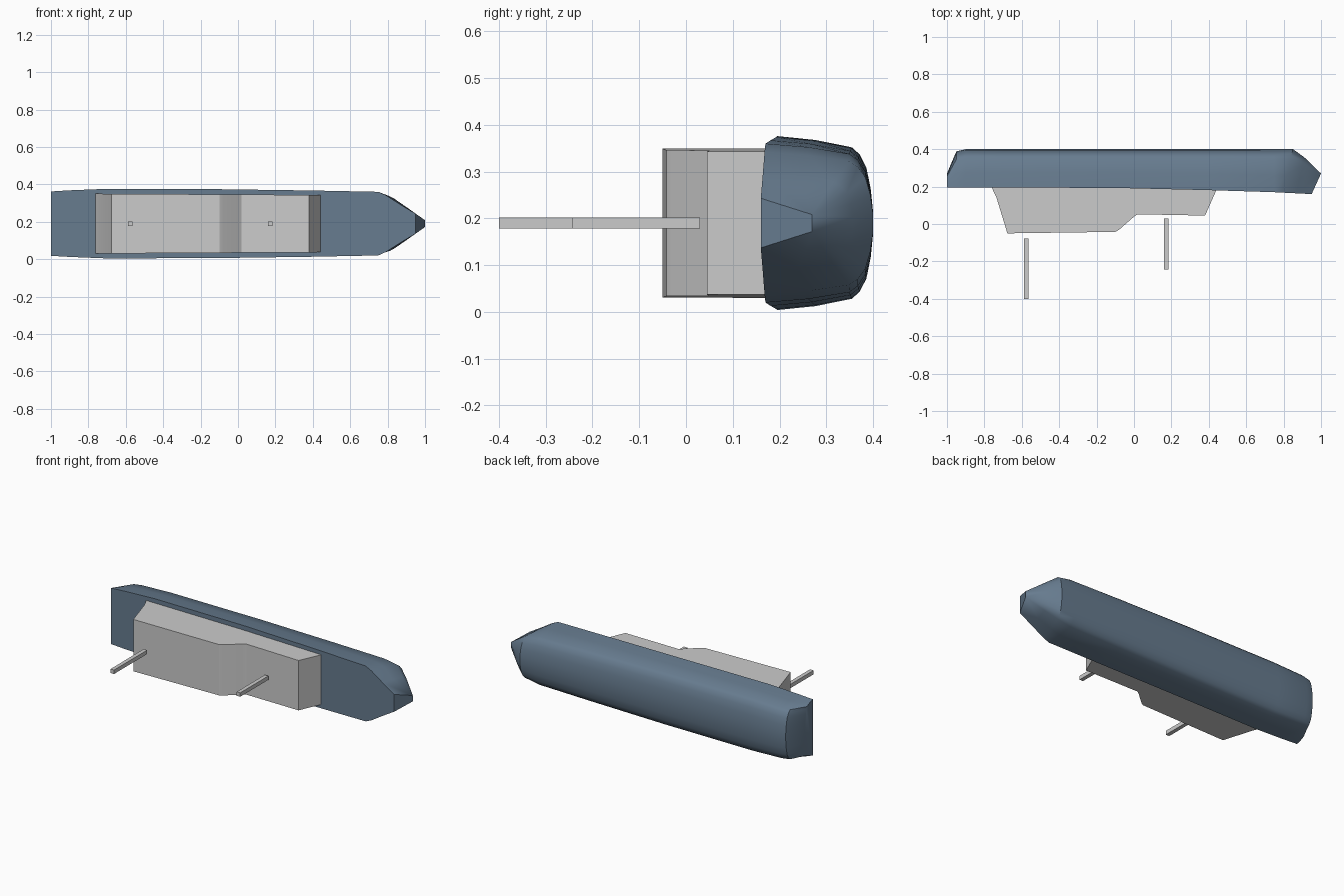
import bpy, bmesh

if "Cube" in bpy.data.objects:
    bpy.data.objects.remove(bpy.data.objects["Cube"])

CZ = 0.19  # centreline height: the ship lies on its side, keel towards +y


def finish(name, bm, angle=None):
    bmesh.ops.remove_doubles(bm, verts=bm.verts, dist=1e-5)
    bmesh.ops.recalc_face_normals(bm, faces=bm.faces)
    me = bpy.data.meshes.new(name)
    bm.to_mesh(me)
    bm.free()
    ob = bpy.data.objects.new(name, me)
    bpy.context.collection.objects.link(ob)
    if angle:
        bpy.ops.object.select_all(action='DESELECT')
        ob.select_set(True)
        bpy.context.view_layer.objects.active = ob
        bpy.ops.object.shade_smooth_by_angle(angle=angle)
    return ob


def loft(name, rings, angle=None):
    bm = bmesh.new()
    loops = [[bm.verts.new(p) for p in r] for r in rings]
    n = len(rings[0])
    for a, b in zip(loops, loops[1:]):
        for i in range(n):
            j = (i + 1) % n
            bm.faces.new((a[i], a[j], b[j], b[i]))
    bm.faces.new(loops[0])
    bm.faces.new(loops[-1])
    return finish(name, bm, angle)


# hull half section: (depth fraction deck to keel, half width fraction)
SECTION = [(0, 1), (0.4, 0.955), (0.78, 0.87), (0.86, 0.79), (0.93, 0.64),
           (0.975, 0.4), (1, 0.13)]


def hull_ring(xdeck, xkeel, ydeck, ykeel, half, keel_half=None):
    pts = []
    for t, w in SECTION:
        if keel_half is None:
            h = half * w
        else:
            t = min(t * 2.5, 1)
            h = half + (keel_half - half) * t
        pts.append((xdeck + (xkeel - xdeck) * t, ydeck + (ykeel - ydeck) * t, h))
    return ([(x, y, CZ + h) for x, y, h in pts] +
            [(x, y, CZ - h) for x, y, h in reversed(pts)])


# hull
hull = loft("hull", [
    hull_ring(-1, -1, 0.195, 0.27, 0.172),
    hull_ring(-0.95, -0.95, 0.195, 0.388, 0.175),
    hull_ring(-0.9, -0.9, 0.195, 0.4, 0.178),
    hull_ring(-0.7, -0.7, 0.195, 0.4, 0.186),
    hull_ring(-0.1, -0.1, 0.193, 0.4, 0.184),
    hull_ring(0.4, 0.4, 0.181, 0.4, 0.177),
    hull_ring(0.75, 0.75, 0.17, 0.4, 0.17),
    hull_ring(0.79, 0.85, 0.168, 0.4, 0.152),
    hull_ring(0.87, 0.91, 0.164, 0.357, 0.101),
    hull_ring(0.95, 1.0, 0.16, 0.27, 0.053, 0.018),
], 0.6)
paint = bpy.data.materials.new("hull_blue")
paint.diffuse_color = (0.135, 0.2, 0.275, 1)
paint.use_nodes = True
paint.node_tree.nodes["Principled BSDF"].inputs["Base Color"].default_value = paint.diffuse_color
hull.data.materials.append(paint)

# superstructure: stepped side profile, (x, y), slightly narrower forward
PROFILE = [(-0.77, 0.215), (-0.735, 0.14), (-0.677, -0.05), (-0.1, -0.042),
           (-0.08, -0.031), (0.0, 0.039), (0.02, 0.052), (0.38, 0.045),
           (0.44, 0.18), (0.44, 0.215)]


def half_width(x):
    return 0.16 - 0.007 * (x + 0.77) / 1.2


loft("superstructure", [[(x, y, CZ + s * half_width(x)) for x, y in PROFILE]
                        for s in (-1, 1)], 0.35)


# masts
def mast(name, x, y0, y1, r=0.012):
    loft(name, [[(x + a * r, y, CZ + b * r) for a, b in
                 ((-1, -1), (1, -1), (1, 1), (-1, 1))] for y in (y0, y1)])


mast("aft_mast", -0.575, -0.4, -0.078)
mast("fore_mast", 0.173, -0.243, 0.03)
